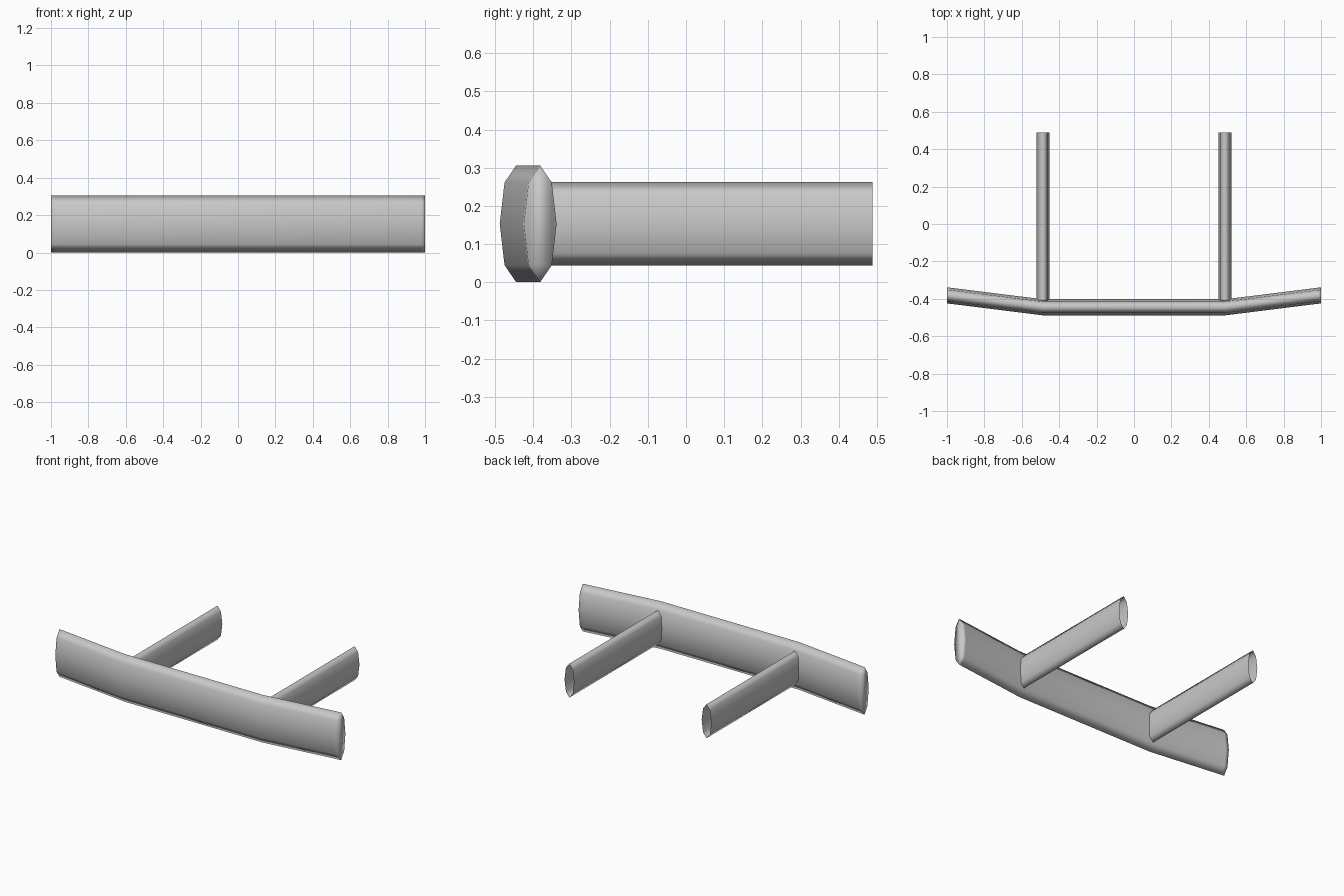
import bpy
import bmesh
import math
from mathutils import Vector

cube = bpy.data.objects.get("Cube")
if cube:
    bpy.data.objects.remove(cube, do_unlink=True)

# Single grey metal
metal = bpy.data.materials.new("grey_metal")
metal.use_nodes = True
GREY = (0.58, 0.58, 0.58, 1.0)
metal.diffuse_color = GREY
metal.node_tree.nodes["Principled BSDF"].inputs["Base Color"].default_value = GREY

SIDES = 8
MID_Z = 0.153


def loft(name, centres, across, radius, height, capped):
    """Smooth oval tube through the centres, with sections spanned by 'across' and z."""
    bm = bmesh.new()
    rings = []
    for c in centres:
        ring = []
        for i in range(SIDES):
            a = math.tau * i / SIDES
            offset = across * (radius * math.cos(a)) + Vector((0, 0, height * math.sin(a)))
            ring.append(bm.verts.new(Vector(c) + offset))
        rings.append(ring)
    for r0, r1 in zip(rings, rings[1:]):
        for i in range(SIDES):
            j = (i + 1) % SIDES
            bm.faces.new((r0[i], r0[j], r1[j], r1[i]))
    if capped:
        bm.faces.new(rings[0])
        bm.faces.new(rings[-1])
    bmesh.ops.recalc_face_normals(bm, faces=bm.faces)
    for f in bm.faces:
        f.smooth = True
    mesh = bpy.data.meshes.new(name)
    bm.to_mesh(mesh)
    bm.free()
    mesh.materials.append(metal)
    obj = bpy.data.objects.new(name, mesh)
    bpy.context.collection.objects.link(obj)
    return obj


# Bumper bar: straight middle, ends swept back, with a tight ring beside each cap
half = [(0.49, -0.445), (0.98, -0.384), (1.0, -0.382)]
path = [(-x, y, MID_Z) for x, y in reversed(half)] + [(x, y, MID_Z) for x, y in half]
loft("bumper_bar", path, Vector((0, 1, 0)), 0.043, MID_Z, True)

# Mounting arms: open oval tubes running back from the bends
for side, x in (("left", 0.487), ("right", -0.487)):
    loft(side + "_mounting_arm", [(x, -0.41, MID_Z), (x, 0.488, MID_Z)],
         Vector((1, 0, 0)), 0.034, 0.109, False)
